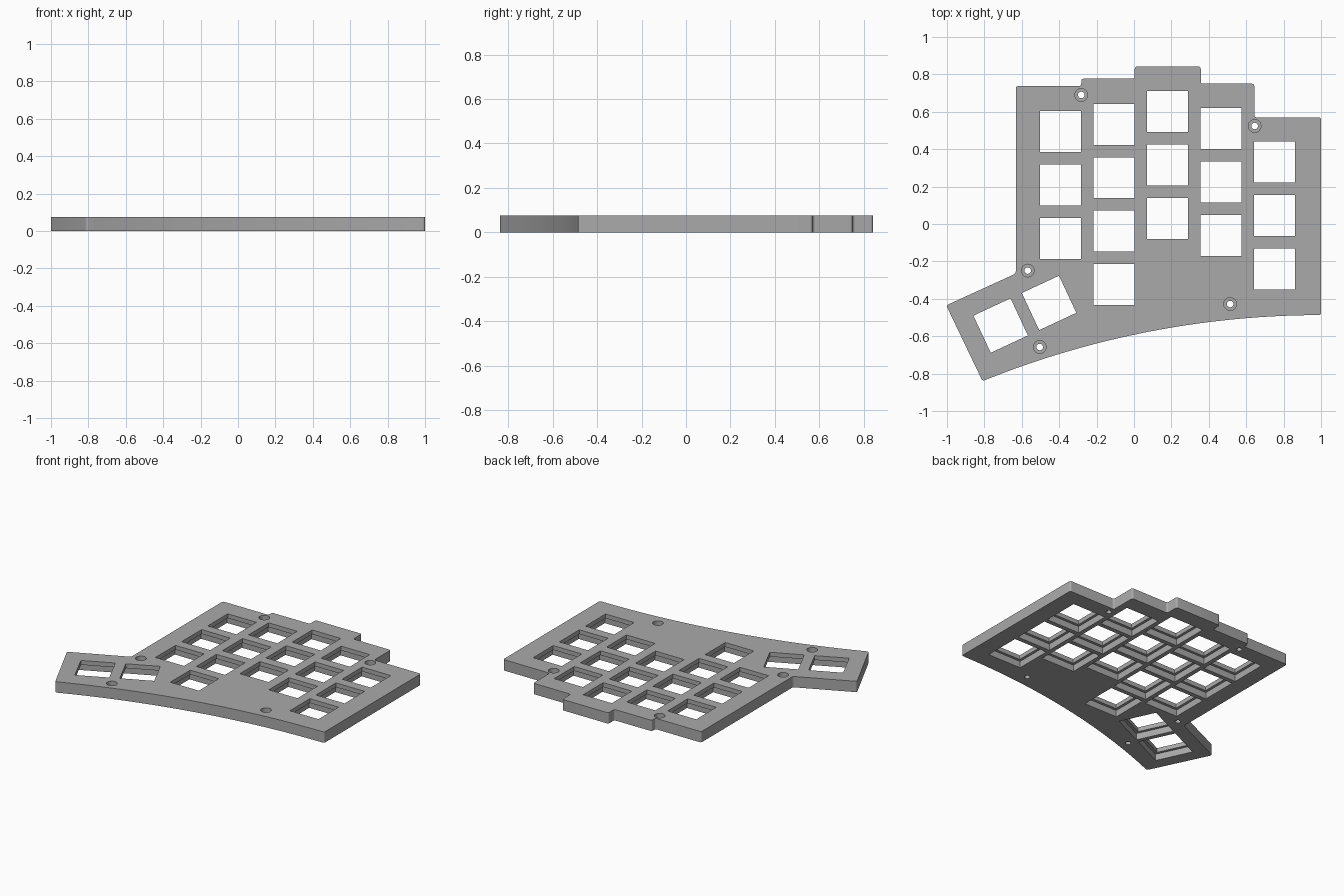
import bpy, bmesh, math
from mathutils import Vector, Matrix

cube = bpy.data.objects.get("Cube")
if cube:
    bpy.data.objects.remove(cube, do_unlink=True)

THICK = 0.075
LIP = 0.03        # thickness of the plate around each switch hole
PITCH = 0.2857
HOLE, POCKET = 0.219, 0.255
TILT = math.radians(25)

grey = bpy.data.materials.new("plate grey")
grey.use_nodes = True
grey.diffuse_color = (0.4, 0.4, 0.4, 1)
grey.node_tree.nodes["Principled BSDF"].inputs["Base Color"].default_value = (0.4, 0.4, 0.4, 1)


def make_object(name, bm):
    bmesh.ops.recalc_face_normals(bm, faces=bm.faces)
    mesh = bpy.data.meshes.new(name)
    bm.to_mesh(mesh)
    bm.free()
    mesh.materials.append(grey)
    obj = bpy.data.objects.new(name, mesh)
    bpy.context.collection.objects.link(obj)
    return obj


def rounded(points, radius, steps=4):
    """Round every corner of a closed outline."""
    out = []
    for i, p in enumerate(points):
        a = (points[i - 1] - p).normalized()
        b = (points[(i + 1) % len(points)] - p).normalized()
        if a.dot(b) < -0.98:          # nearly straight, part of the curved edge
            out.append(p)
            continue
        for s in range(steps + 1):
            t = s / steps
            out.append(p + a * radius * (1 - t) ** 2 + b * radius * t ** 2)
    return out


# Plate outline: stepped back edge, then the sweeping front arc
corners = [(-0.81, -0.84), (-1.004, -0.435), (-0.632, -0.265), (-0.632, 0.737),
           (-0.282, 0.737), (-0.282, 0.777), (0.004, 0.777), (0.004, 0.842),
           (0.357, 0.842), (0.357, 0.75), (0.643, 0.75), (0.643, 0.57),
           (1, 0.57), (1, -0.487)]
outline = [Vector(c) for c in corners]
start, end = outline[-1], outline[0]
run, drop = start.x - end.x, start.y - end.y
arc_radius = (run ** 2 + drop ** 2) / (2 * drop)
sweep = math.asin(run / arc_radius)
SEGMENTS = 40
for i in range(1, SEGMENTS):
    a = sweep * i / SEGMENTS
    outline.append(start + arc_radius * Vector((-math.sin(a), math.cos(a) - 1)))

bm = bmesh.new()
base = bm.faces.new([bm.verts.new((p.x, p.y, 0)) for p in rounded(outline, 0.014)])
top = bmesh.ops.extrude_face_region(bm, geom=[base])
bmesh.ops.translate(bm, vec=(0, 0, THICK),
                    verts=[v for v in top["geom"] if isinstance(v, bmesh.types.BMVert)])
plate = make_object("switch_plate", bm)

# Switch positions: five staggered columns and two tilted thumb keys
columns = [(-0.392, 0.495, 3), (-0.106, 0.533, 4), (0.179, 0.602, 3),
           (0.465, 0.51, 3), (0.751, 0.331, 3)]
keys = [(x, y - PITCH * row, 0) for x, y, count in columns for row in range(count)]
keys += [(-0.713, -0.543, TILT), (-0.454, -0.422, TILT)]
screws = [(-0.282, 0.69), (0.645, 0.524), (-0.568, -0.249), (0.514, -0.428), (-0.504, -0.658)]


def add_boxes(bm, size, low, high):
    for x, y, angle in keys:
        place = (Matrix.Translation((x, y, (low + high) / 2)) @ Matrix.Rotation(angle, 4, "Z")
                 @ Matrix.Diagonal((size, size, high - low, 1)))
        bmesh.ops.create_cube(bm, size=1, matrix=place)


def add_bores(bm, radius, low, high):
    for x, y in screws:
        bmesh.ops.create_cone(bm, cap_ends=True, segments=32, radius1=radius, radius2=radius,
                              depth=high - low, matrix=Matrix.Translation((x, y, (low + high) / 2)))


def cut(name, bm):
    cutter = make_object(name, bm)
    cutter.hide_render = True
    mod = plate.modifiers.new(name, "BOOLEAN")
    mod.operation = "DIFFERENCE"
    mod.solver = "EXACT"
    mod.object = cutter
    bpy.context.view_layer.objects.active = plate
    bpy.ops.object.modifier_apply(modifier=name)
    bpy.data.objects.remove(cutter, do_unlink=True)


# Wide pockets underneath, and screw head recesses on top
bm = bmesh.new()
add_boxes(bm, POCKET, -0.1, THICK - LIP)
add_bores(bm, 0.034, THICK * 0.45, 0.2)
cut("pocket_cutter", bm)

# Through holes for switches and screws
bm = bmesh.new()
add_boxes(bm, HOLE, -0.15, 0.15)
add_bores(bm, 0.0175, -0.15, 0.15)
cut("hole_cutter", bm)

# Smooth the curved walls, keep the edges crisp
bpy.ops.object.select_all(action="DESELECT")
plate.select_set(True)
bpy.context.view_layer.objects.active = plate
bpy.ops.object.shade_smooth_by_angle(angle=math.radians(30))
